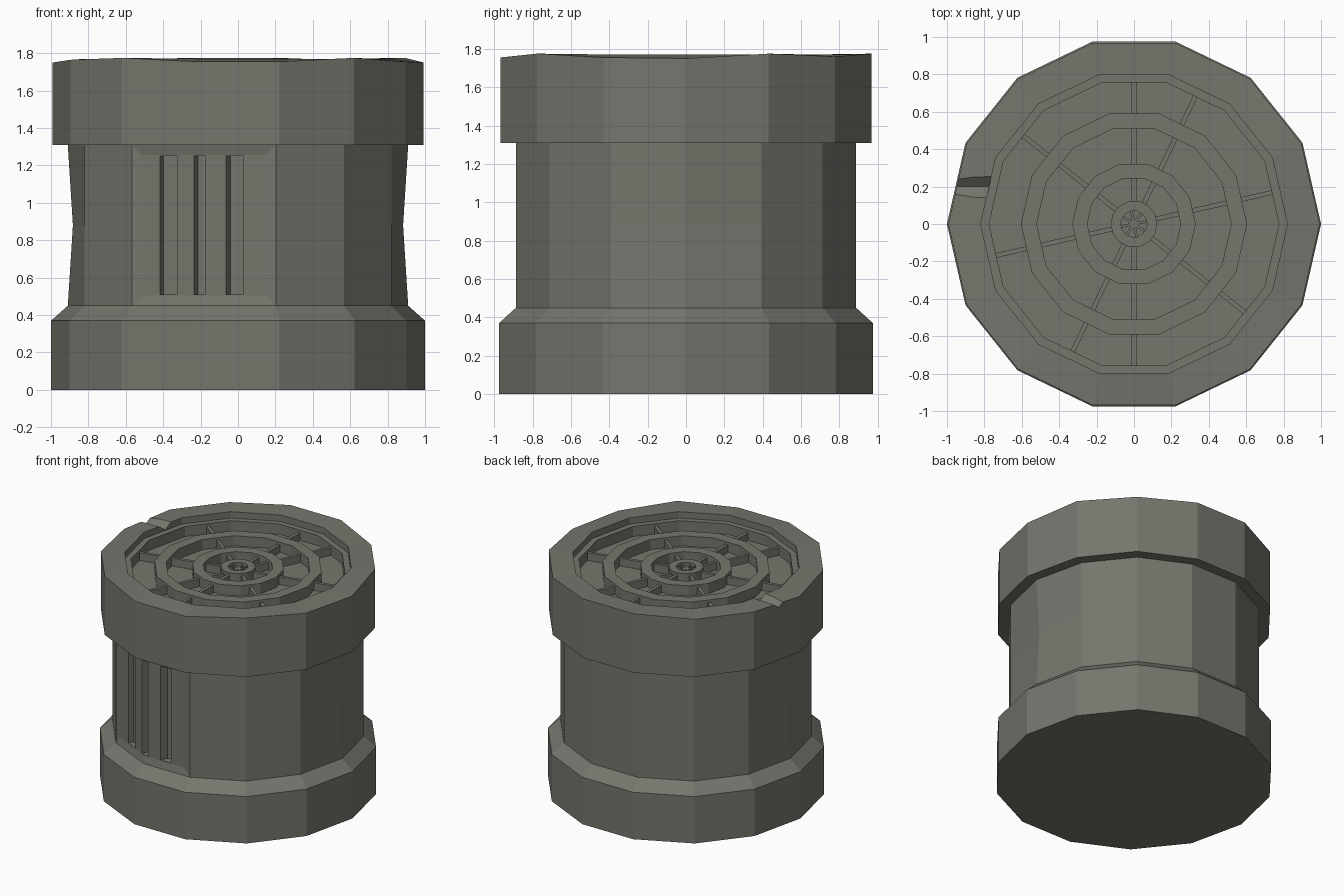
import bpy, bmesh, math
from mathutils import Vector

if "Cube" in bpy.data.objects:
    bpy.data.objects.remove(bpy.data.objects["Cube"])

N = 14
STEP = 2 * math.pi / N

mat = bpy.data.materials.new("grey_olive_metal")
mat.diffuse_color = (0.18, 0.18, 0.155, 1)
mat.use_nodes = True
mat.node_tree.nodes["Principled BSDF"].inputs["Base Color"].default_value = mat.diffuse_color


def finish(name, bm):
    bmesh.ops.recalc_face_normals(bm, faces=bm.faces[:])
    me = bpy.data.meshes.new(name)
    bm.to_mesh(me)
    bm.free()
    me.materials.append(mat)
    ob = bpy.data.objects.new(name, me)
    bpy.context.collection.objects.link(ob)
    return ob


def lathe(profile, closed=False, n=N):
    """Turn (radius, z) points into an n-sided solid; closed makes a ring."""
    bm = bmesh.new()
    s = 2 * math.pi / n
    rings = [[bm.verts.new((r * math.cos(i * s), r * math.sin(i * s), z))
              for i in range(n)] for r, z in profile]
    pairs = list(zip(rings, rings[1:]))
    if closed:
        pairs.append((rings[-1], rings[0]))
    else:
        bm.faces.new(rings[0])
        bm.faces.new(rings[-1])
    for a, b in pairs:
        for i in range(n):
            j = (i + 1) % n
            bm.faces.new((a[i], a[j], b[j], b[i]))
    return bm, rings


def prism(bm, base, offset):
    """Extrude a polygon along an offset."""
    a = [bm.verts.new(p) for p in base]
    b = [bm.verts.new(Vector(p) + Vector(offset)) for p in base]
    bm.faces.new(a)
    bm.faces.new(b)
    for i in range(len(a)):
        j = (i + 1) % len(a)
        bm.faces.new((a[i], a[j], b[j], b[i]))


def bar(bm, ang, r0, r1, w, z0, z1):
    """Radial bar."""
    d = Vector((math.cos(ang), math.sin(ang), 0))
    s = Vector((-d.y, d.x, 0)) * w / 2
    z = Vector((0, 0, z0))
    prism(bm, [d * r0 - s + z, d * r1 - s + z, d * r1 + s + z, d * r0 + s + z],
          (0, 0, z1 - z0))


def cut(ob, cutter):
    m = ob.modifiers.new("cut", 'BOOLEAN')
    m.operation = 'DIFFERENCE'
    m.solver = 'EXACT'
    m.object = cutter
    bpy.context.view_layer.objects.active = ob
    bpy.ops.object.modifier_apply(modifier=m.name)
    bpy.data.objects.remove(cutter)


# Base with chamfered shoulder
bm, _ = lathe([(1, 0), (1, 0.37), (0.91, 0.45)])
finish("base", bm)

# Body, pinched at the two sides, with a sunken vent panel at the front
bm, rings = lathe([(0.91, 0.45), (0.91, 0.88), (0.91, 1.31)])
for i in (0, N // 2):
    rings[1][i].co.x *= 0.97
panel = []
for f in bm.faces:
    c = f.calc_center_median()
    if len(f.verts) == 4 and c.y < -0.7 and -0.5 < c.x < 0.1:
        panel.append(f)
bmesh.ops.recalc_face_normals(bm, faces=bm.faces[:])
bmesh.ops.inset_region(bm, faces=panel, thickness=0.055, depth=-0.012,
                       use_even_offset=True)
body = finish("body", bm)

# Vent slots cut at a slant into the panel
bm = bmesh.new()
a = math.radians(-115.7)
inward = Vector((-math.cos(a), -math.sin(a), 0))
for x0, x1, y in ((-0.425, -0.335, -0.81), (-0.24, -0.17, -0.87), (-0.065, 0.03, -0.875)):
    m = Vector(((x0 + x1) / 2, y, 0.51))
    h = Vector(((x1 - x0) / 2, 0, 0))
    if x0 < -0.3:
        h.y = -h.x * 0.48
    o = inward * 0.06
    prism(bm, [m - h - o, m + h - o, m + h + o, m - h + o], (0, 0, 0.74))
cut(body, finish("slot_cutter", bm))

# Cap with uneven outer rim, ledge and recessed floor
bm, rings = lathe([(0.993, 1.31), (0.993, 1.765), (0.82, 1.77), (0.82, 1.72),
                   (0.775, 1.72), (0.775, 1.64)])
rim = [1.75, 1.775, 1.76, 1.775, 1.775, 1.765, 1.765,
       1.75, 1.765, 1.775, 1.755, 1.755, 1.775, 1.755]
for v, z in zip(rings[1], rim):
    v.co.z = z
cap = finish("cap", bm)

# Small V notch through the rim
bm = bmesh.new()
prism(bm, [(-1.1, 0.29, 1.80), (-1.1, 0.20, 1.725), (-1.1, 0.10, 1.80)], (0.34, 0, 0))
cut(cap, finish("notch_cutter", bm))

# Concentric grille rings and hub
for name, ro, ri in (("outer_grille_ring", 0.605, 0.52),
                     ("inner_grille_ring", 0.33, 0.25),
                     ("hub_ring", 0.125, 0.07)):
    bm, _ = lathe([(ro, 1.635), (ro, 1.72), (ri, 1.72), (ri, 1.635)], closed=True)
    finish(name, bm)

# Spokes on the face centres
bm = bmesh.new()
for k in (0, 2, 3, 5, 7, 9, 10, 12):
    for r0, r1 in ((0.11, 0.26), (0.31, 0.53), (0.575, 0.765)):
        bar(bm, (k + 0.5) * STEP, r0, r1, 0.025, 1.635, 1.70)
finish("grille_spokes", bm)

# Star ridges inside the hub
bm = bmesh.new()
for k in range(8):
    bar(bm, k * math.pi / 4 + 0.2, 0.02, 0.072, 0.014, 1.635, 1.705)
finish("hub_star", bm)
bm, _ = lathe([(0.025, 1.635), (0.025, 1.705)], n=8)
finish("hub_pin", bm)
